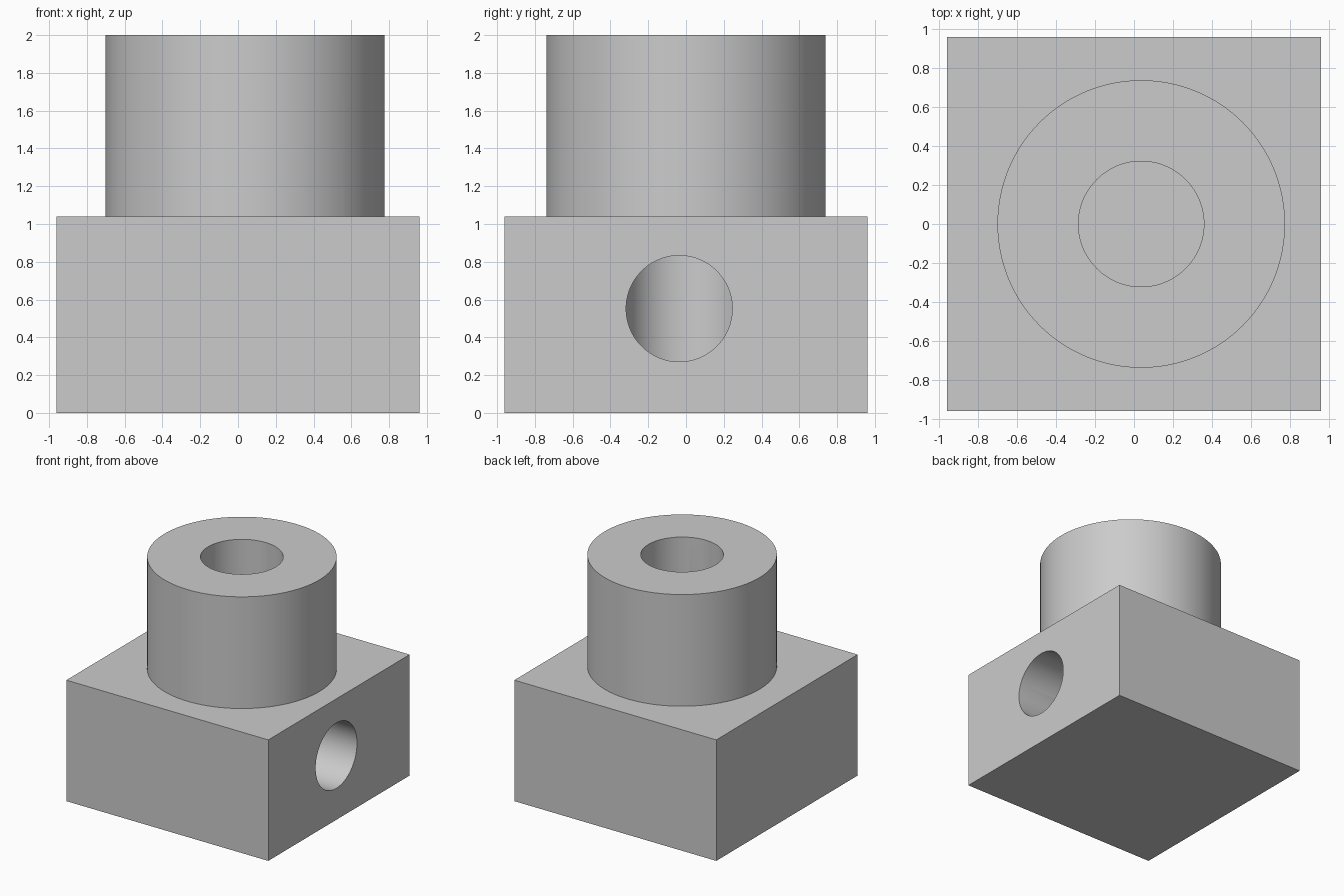
import bpy
import math

default = bpy.data.objects.get("Cube")
if default:
    bpy.data.objects.remove(default, do_unlink=True)

HALF = 0.96          # half width of the square block
BLOCK_TOP = 1.04
TOP = 2.0
AXIS_X = 0.037       # boss and bore axis
BORE_FLOOR = 0.2

grey = bpy.data.materials.new("light_grey")
grey.use_nodes = True
colour = (0.6, 0.6, 0.6, 1)
grey.diffuse_color = colour
grey.node_tree.nodes["Principled BSDF"].inputs["Base Color"].default_value = colour


def cylinder(name, radius, depth, location, rotation=(0, 0, 0)):
    bpy.ops.mesh.primitive_cylinder_add(vertices=128, radius=radius, depth=depth,
                                        location=location, rotation=rotation)
    obj = bpy.context.object
    obj.name = name
    obj.data.materials.append(grey)
    return obj


def combine(target, other, operation):
    mod = target.modifiers.new(other.name, 'BOOLEAN')
    mod.operation = operation
    mod.solver = 'EXACT'
    mod.object = other
    bpy.context.view_layer.objects.active = target
    bpy.ops.object.modifier_apply(modifier=mod.name)
    bpy.data.objects.remove(other, do_unlink=True)


# Square block
bpy.ops.mesh.primitive_cube_add(size=1, location=(0, 0, BLOCK_TOP / 2))
body = bpy.context.object
body.name = "block_with_boss"
body.scale = (2 * HALF, 2 * HALF, BLOCK_TOP)
bpy.ops.object.transform_apply(location=True, rotation=True, scale=True)
body.data.materials.append(grey)

# Round boss, sunk slightly into the block
boss_base = BLOCK_TOP - 0.1
boss = cylinder("boss", 0.738, TOP - boss_base, (AXIS_X, 0, (TOP + boss_base) / 2))
combine(body, boss, 'UNION')

# Blind vertical bore
bore_end = TOP + 0.1
bore = cylinder("bore", 0.322, bore_end - BORE_FLOOR,
                (AXIS_X, 0, (bore_end + BORE_FLOOR) / 2))
combine(body, bore, 'DIFFERENCE')

# Side port running from the +x face into the bore
port_end = HALF + 0.1
port = cylinder("side_port", 0.281, port_end - AXIS_X,
                ((port_end + AXIS_X) / 2, -0.036, 0.552), (0, math.pi / 2, 0))
combine(body, port, 'DIFFERENCE')

# Smooth curved walls, sharp rims
bpy.ops.object.select_all(action='DESELECT')
body.select_set(True)
bpy.context.view_layer.objects.active = body
bpy.ops.object.shade_smooth_by_angle(angle=math.radians(30))
